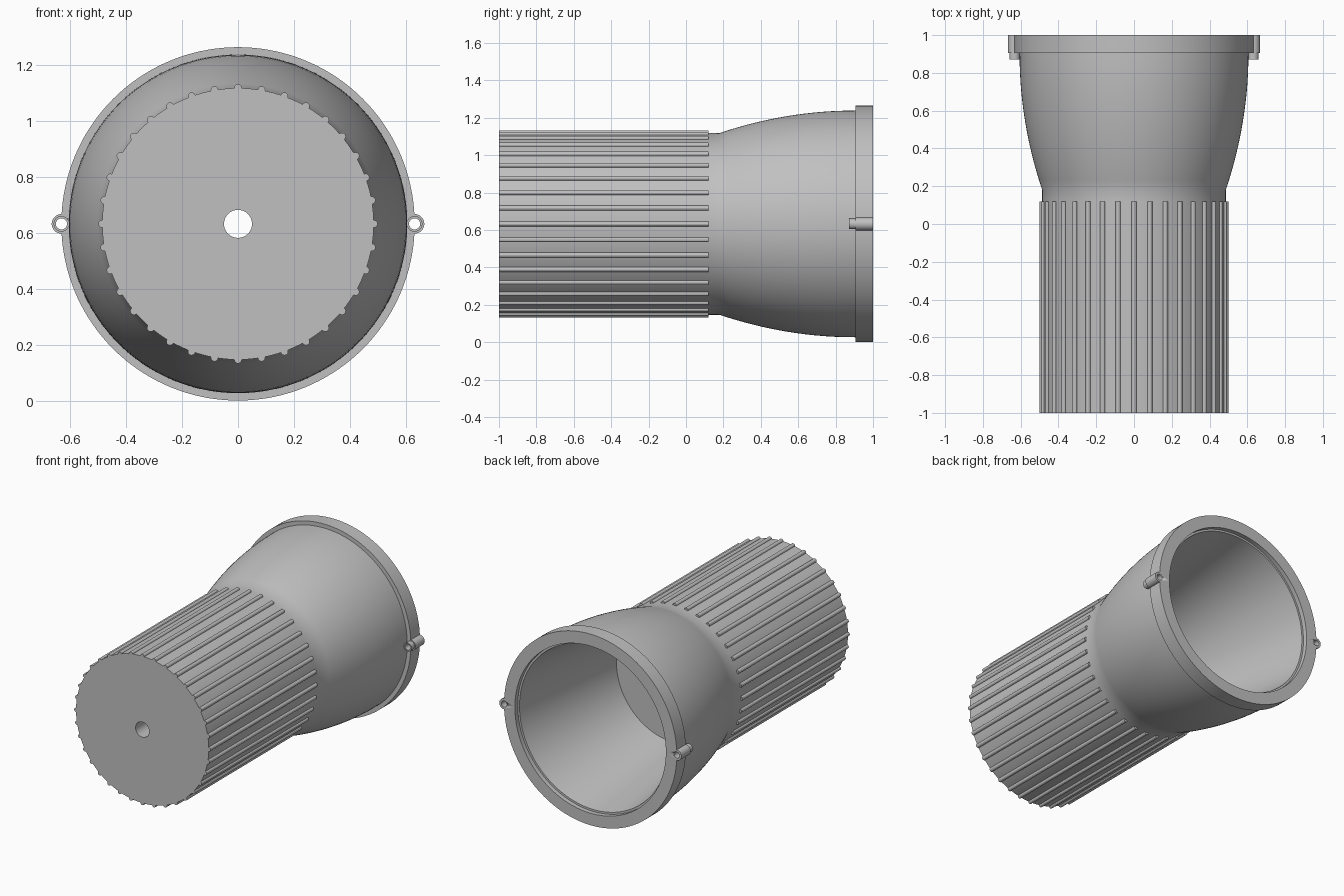
import bpy
import bmesh
from math import cos, sin, tau
from mathutils import Matrix, Vector

cube = bpy.data.objects.get("Cube")
if cube:
    bpy.data.objects.remove(cube)

AXIS = 0.6325      # height of the long axis
RIM_R = 0.6325
BODY_R = 0.486
RIBS = 36

grey = bpy.data.materials.new("light_grey")
grey.use_nodes = True
colour = (0.53, 0.53, 0.53, 1)
grey.diffuse_color = colour
grey.node_tree.nodes["Principled BSDF"].inputs["Base Color"].default_value = colour


def finish(name, bm, x=0.0):
    bmesh.ops.recalc_face_normals(bm, faces=bm.faces)
    mesh = bpy.data.meshes.new(name)
    bm.to_mesh(mesh)
    bm.free()
    mesh.materials.append(grey)
    obj = bpy.data.objects.new(name, mesh)
    obj.location = (x, 0, AXIS)
    bpy.context.collection.objects.link(obj)
    bpy.ops.object.select_all(action="DESELECT")
    obj.select_set(True)
    bpy.context.view_layer.objects.active = obj
    bpy.ops.object.shade_smooth_by_angle(angle=0.45)
    return obj


def lathe(name, profile, segments, x=0.0):
    """Revolve a closed (radius, y) profile around the y axis."""
    bm = bmesh.new()
    rings = []
    for i in range(segments):
        a = tau * i / segments
        rings.append([bm.verts.new((r * cos(a), y, r * sin(a))) for r, y in profile])
    n = len(profile)
    for i in range(segments):
        here, there = rings[i], rings[(i + 1) % segments]
        for j in range(n):
            k = (j + 1) % n
            bm.faces.new((here[j], here[k], there[k], there[j]))
    return finish(name, bm, x)


# Housing: solid grip with a bore, flaring into a hollow bell
bell = []
for i in range(15):
    y = 0.18 + 0.72 * i / 14
    bell.append((0.606 - 0.231 * (0.9 - y) ** 2, y))
lathe("housing", [(0.05, -1), (BODY_R, -1), (BODY_R, 0.12)] + bell
      + [(0.606, 0.97), (0.54, 0.97), (0.418, 0.13), (0.05, 0.13)], 144)

# Rim around the open end
rim = lathe("rim", [(0.553, 0.905), (RIM_R, 0.905), (RIM_R, 1), (0.553, 1)], 144)

# Grip ribs
bm = bmesh.new()
for i in range(RIBS):
    a = tau * i / RIBS
    place = Matrix.Translation(Vector((0.4865 * cos(a), -0.44, 0.4865 * sin(a))))
    bmesh.ops.create_cone(bm, cap_ends=True, segments=12, radius1=0.0135, radius2=0.0135,
                          depth=1.12, matrix=place @ Matrix.Rotation(tau / 4, 4, "X"))
finish("grip_ribs", bm)

# Screw lugs on both sides, with holes cut through the rim
for side, x in (("left", 0.632), ("right", -0.632)):
    lathe(side + "_lug", [(0.02, 0.872), (0.028, 0.872), (0.028, 0.905),
                          (0.035, 0.905), (0.035, 1), (0.02, 1)], 32, x)
    bm = bmesh.new()
    bmesh.ops.create_cone(bm, cap_ends=True, segments=32, radius1=0.0205, radius2=0.0205,
                          depth=0.4, matrix=Matrix.Translation((0, 0.95, 0))
                          @ Matrix.Rotation(tau / 4, 4, "X"))
    cutter = finish(side + "_hole_cutter", bm, x)
    cutter.hide_render = True
    cutter.hide_viewport = True
    cut = rim.modifiers.new(side + "_hole", "BOOLEAN")
    cut.operation = "DIFFERENCE"
    cut.solver = "EXACT"
    cut.object = cutter
